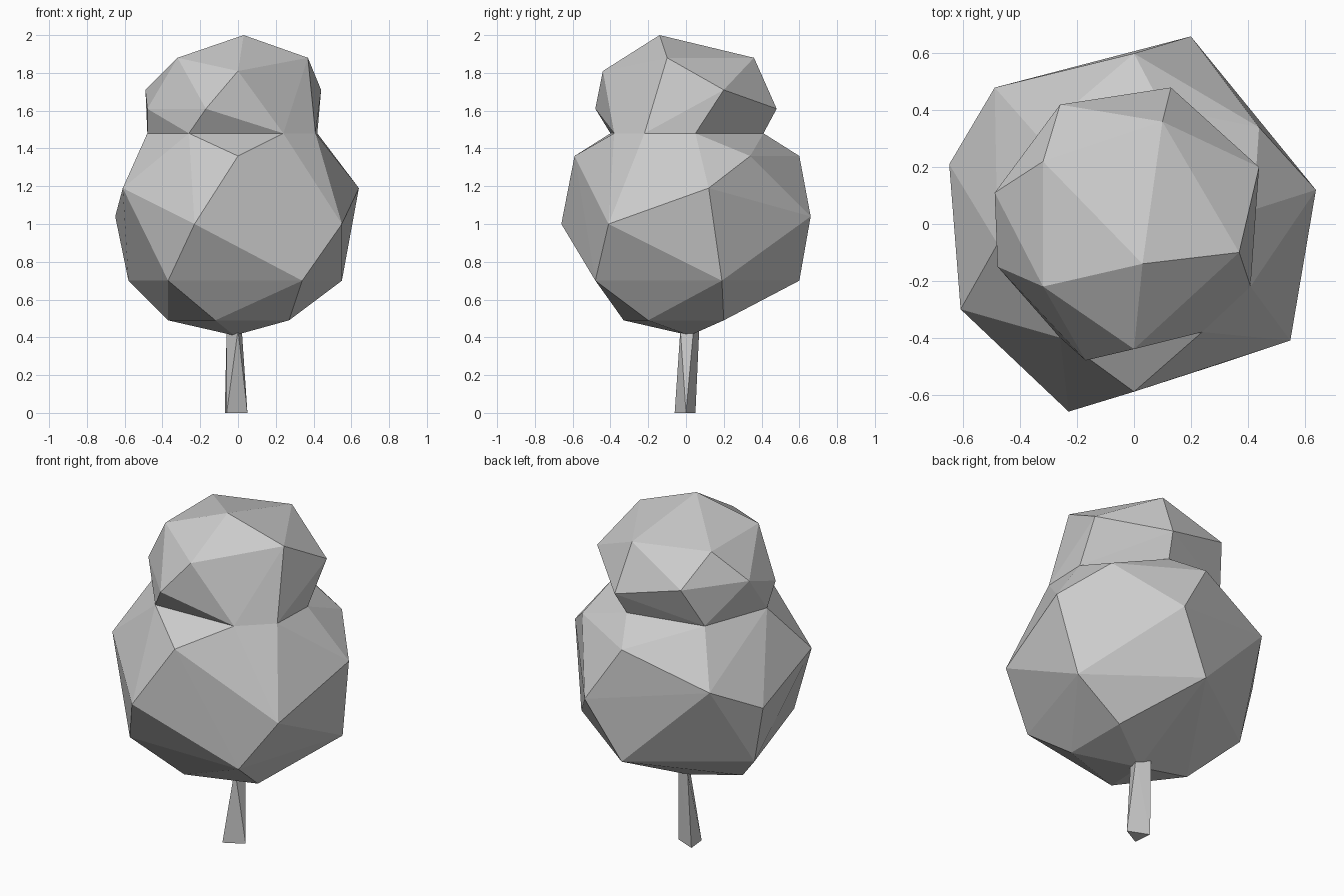
import bpy
import bmesh

cube = bpy.data.objects.get("Cube")
if cube:
    bpy.data.objects.remove(cube, do_unlink=True)


def make_material(name, value):
    mat = bpy.data.materials.new(name)
    mat.use_nodes = True
    colour = (value, value, value, 1)
    mat.diffuse_color = colour
    for node in mat.node_tree.nodes:
        if node.type == 'BSDF_PRINCIPLED':
            node.inputs["Base Color"].default_value = colour
    return mat


grey = make_material("plain_grey", 0.6)
NECK = 1.48


def level(z, *points):
    """Place a ring of plan points at one height."""
    return [(x, y, z) for x, y in points]


def faceted_solid(name, points):
    """Wrap a flat-shaded skin around the points, open at the neck plane."""
    bm = bmesh.new()
    for point in points:
        bm.verts.new(point)
    hull = bmesh.ops.convex_hull(bm, input=bm.verts[:])
    spare = set(hull["geom_interior"]) | set(hull["geom_unused"])
    spare = [v for v in spare if isinstance(v, bmesh.types.BMVert)]
    bmesh.ops.delete(bm, geom=spare, context='VERTS')
    bmesh.ops.recalc_face_normals(bm, faces=bm.faces[:])
    cap = [f for f in bm.faces
           if all(abs(v.co.z - NECK) < 0.001 for v in f.verts)]
    bmesh.ops.delete(bm, geom=cap, context='FACES')
    mesh = bpy.data.meshes.new(name)
    bm.to_mesh(mesh)
    bm.free()
    mesh.materials.append(grey)
    obj = bpy.data.objects.new(name, mesh)
    bpy.context.collection.objects.link(obj)
    return obj


# Narrow waist shared by both masses of leaves
neck = level(NECK, (.1, .41), (-.34, .31), (-.48, -.07), (-.26, -.4),
             (.24, -.38), (.41, -.22), (.42, .05))

# Large lower mass of leaves
lower = (
    level(.41, (-.02, .02))
    + level(.49, (-.12, -.33), (.27, -.2), (.27, .2), (-.37, 0))
    + level(.7, (-.37, -.48), (.34, -.48), (.55, .19), (0, .6), (-.58, .19))
    + level(1, (-.23, -.66), (.55, -.41))
    + level(1.04, (.2, .66), (-.65, .21))
    + level(1.19, (.64, .12), (-.49, .48), (-.61, -.3))
    + level(1.36, (0, -.59), (0, .6), (.44, .34))
)
faceted_solid("lower_foliage", lower + neck)

# Small upper mass of leaves
upper = (
    level(1.61, (-.17, -.48), (-.48, -.15), (.13, .48))
    + level(1.71, (.44, .2), (-.49, .11), (-.26, .42))
    + level(1.81, (0, -.44))
    + level(1.88, (.37, -.1), (.1, .36), (-.32, .22), (-.32, -.22))
    + level(2, (.03, -.14))
)
faceted_solid("upper_foliage", upper + neck)

# Three-sided tapering trunk
trunk = (level(0, (.05, 0), (-.06, -.06), (-.07, .05))
         + level(.44, (.02, .04), (0, -.03), (-.06, .07)))
faceted_solid("trunk", trunk)
